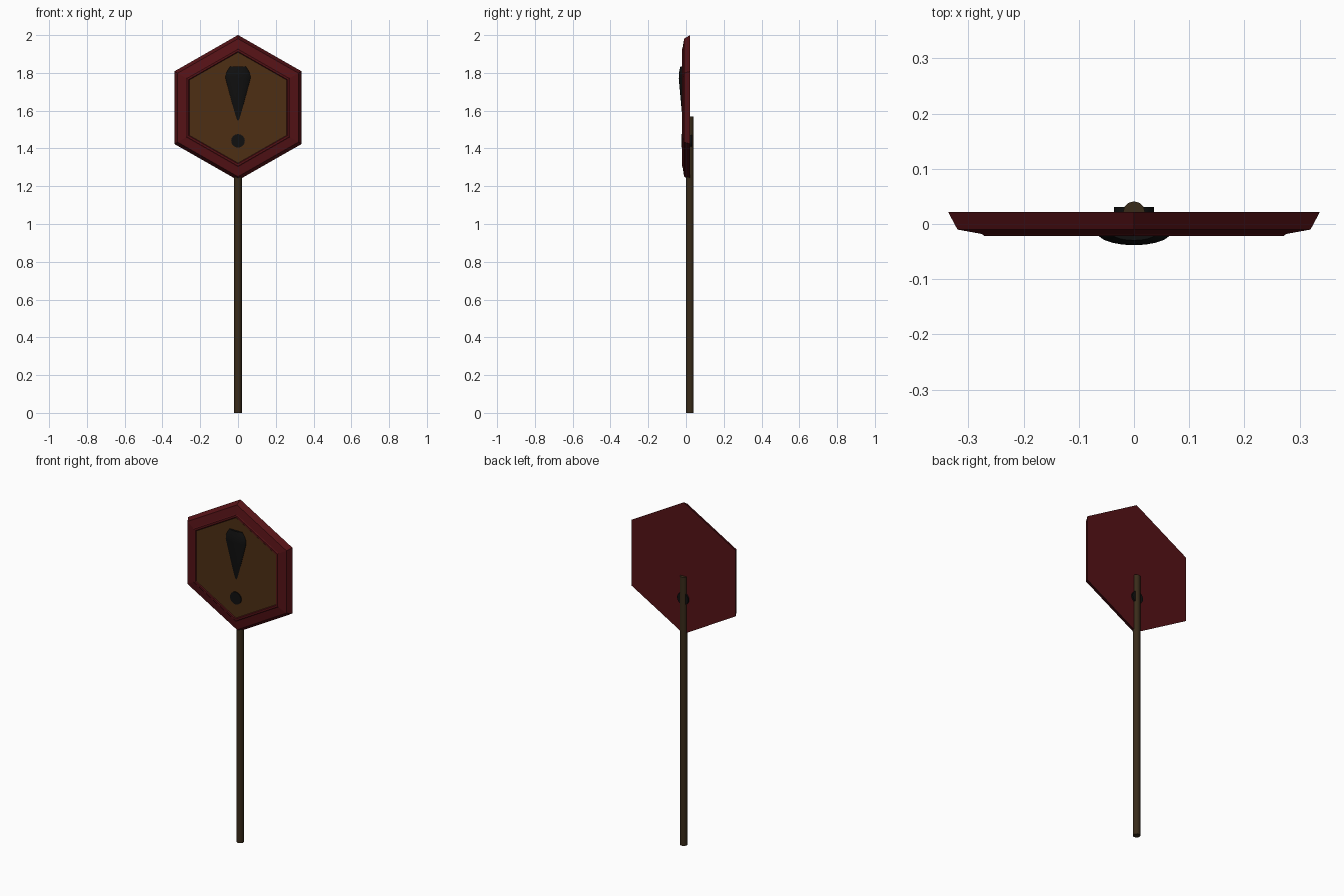
import bpy, bmesh
from math import sin, cos, tau

if "Cube" in bpy.data.objects:
    bpy.data.objects.remove(bpy.data.objects["Cube"])

def material(name, rgb):
    m = bpy.data.materials.new(name)
    m.diffuse_color = (*rgb, 1)
    m.use_nodes = True
    m.node_tree.nodes["Principled BSDF"].inputs["Base Color"].default_value = m.diffuse_color
    return m

RED = material("red", (0.09, 0.006, 0.008))
BROWN = material("brown", (0.075, 0.028, 0.007))
BLACK = material("black", (0.005, 0.005, 0.005))
WOOD = material("wood", (0.04, 0.024, 0.01))

def loft(name, rings, mat, smooth=False):
    """Skin a list of point rings and cap both ends."""
    bm = bmesh.new()
    loops = [[bm.verts.new(p) for p in ring] for ring in rings]
    n = len(loops[0])
    for a, b in zip(loops, loops[1:]):
        for i in range(n):
            j = (i + 1) % n
            bm.faces.new((a[i], a[j], b[j], b[i]))
    bm.faces.new(loops[0])
    bm.faces.new(loops[-1])
    bmesh.ops.recalc_face_normals(bm, faces=bm.faces)
    mesh = bpy.data.meshes.new(name)
    bm.to_mesh(mesh)
    bm.free()
    mesh.materials.append(mat)
    ob = bpy.data.objects.new(name, mesh)
    bpy.context.collection.objects.link(ob)
    if smooth:
        bpy.context.view_layer.objects.active = ob
        ob.select_set(True)
        bpy.ops.object.shade_smooth_by_angle()
        ob.select_set(False)
    return ob

def ring_xz(r, y, z, n, sx=1.0):
    return [(sx * r * sin(tau * i / n), y, z + r * cos(tau * i / n)) for i in range(n)]

def ring_xy(rx, ry, y, z, n):
    return [(rx * cos(tau * i / n), y + ry * sin(tau * i / n), z) for i in range(n)]

CZ = 1.616
def hexagon(half_width, y):
    return ring_xz(half_width / 0.866 * 0.988, y, CZ, 6, 1.012)

# Hexagonal plate with bevelled rim and shallow recess
loft("sign_plate", [hexagon(w, y) for w, y in
     ((0.337, 0.022), (0.32, -0.01), (0.276, -0.018), (0.271, -0.022),
      (0.261, -0.022), (0.256, -0.016))], RED)

# Inner face panel
loft("sign_panel", [hexagon(0.257, -0.010), hexagon(0.257, -0.018)], BROWN)

# Exclamation stroke: flattened cone with rounded top
loft("mark_stroke", [ring_xy(r, r * 0.35, -0.015, z, 20) for r, z in
     ((0.002, 1.523), (0.067, 1.77), (0.066, 1.79), (0.058, 1.812), (0.042, 1.835))],
     BLACK, True)

# Exclamation dot, a peg right through the plate
loft("mark_dot", [ring_xz(0.036, y, 1.44, 16) for y in (-0.023, 0.031)], BLACK, True)

# Post
loft("post", [ring_xy(0.02, 0.02, 0.021, z, 12) for z in (0, 1.57)], WOOD, True)
